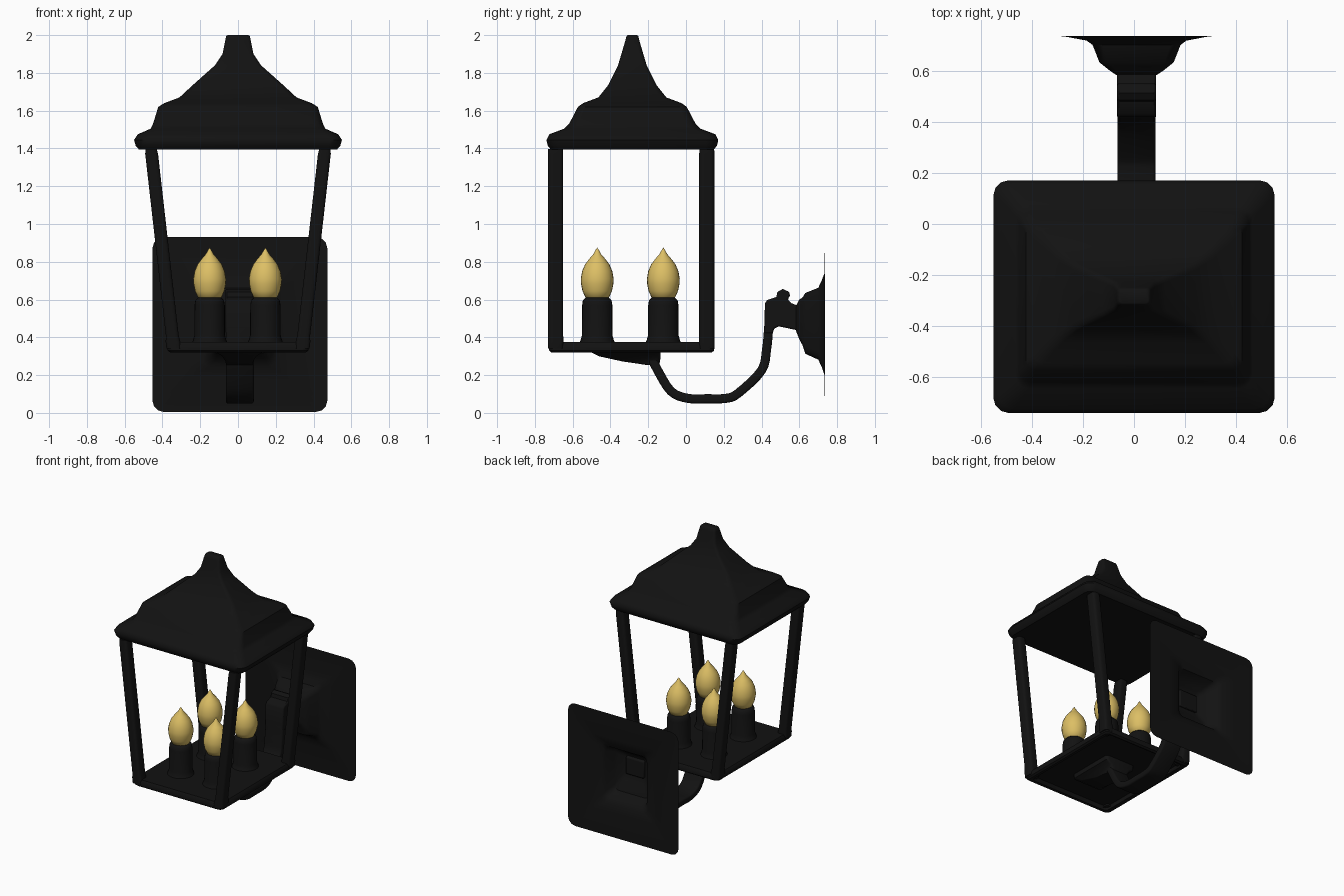
import bpy, bmesh, math
from mathutils import Vector

if "Cube" in bpy.data.objects:
    bpy.data.objects.remove(bpy.data.objects["Cube"])


def material(name, rgb):
    m = bpy.data.materials.new(name)
    m.diffuse_color = (*rgb, 1)
    m.use_nodes = True
    m.node_tree.nodes["Principled BSDF"].inputs["Base Color"].default_value = m.diffuse_color
    return m


BLACK = material("black_metal", (0.006, 0.006, 0.006))
GLOW = material("warm_glass", (0.72, 0.52, 0.13))


def finish(name, bm, mat=BLACK, angle=40):
    bmesh.ops.recalc_face_normals(bm, faces=bm.faces[:])
    me = bpy.data.meshes.new(name)
    bm.to_mesh(me)
    bm.free()
    ob = bpy.data.objects.new(name, me)
    bpy.context.collection.objects.link(ob)
    me.materials.append(mat)
    bpy.ops.object.select_all(action='DESELECT')
    ob.select_set(True)
    bpy.context.view_layer.objects.active = ob
    bpy.ops.object.shade_smooth_by_angle(angle=math.radians(angle))
    return ob


def rounded_rect(cx, cy, hx, hy, r, seg=3):
    pts = []
    for k, (sx, sy) in enumerate([(1, 1), (-1, 1), (-1, -1), (1, -1)]):
        for i in range(seg + 1):
            a = math.pi / 2 * (k + i / seg)
            pts.append((cx + sx * (hx - r) + r * math.cos(a),
                        cy + sy * (hy - r) + r * math.sin(a)))
    return pts


def loft(name, rings, axis='z', cap_start=True, angle=40):
    """rings: (height, centre u, centre v, half u, half v, corner radius)"""
    bm = bmesh.new()
    loops = []
    for h, *rect in rings:
        loops.append([bm.verts.new((u, v, h) if axis == 'z' else (u, h, v))
                      for u, v in rounded_rect(*rect)])
    n = len(loops[0])
    for a, b in zip(loops, loops[1:]):
        for i in range(n):
            bm.faces.new((a[i], a[(i + 1) % n], b[(i + 1) % n], b[i]))
    if cap_start:
        bm.faces.new(loops[0])
    bm.faces.new(loops[-1])
    return finish(name, bm, angle=angle)


def lathe(name, profile, x, y, mat, seg=24, angle=50):
    bm = bmesh.new()
    vs = [bm.verts.new((x + r, y, z)) for r, z in profile]
    es = [bm.edges.new(p) for p in zip(vs, vs[1:])]
    bmesh.ops.spin(bm, geom=vs + es, cent=(x, y, 0), axis=(0, 0, 1),
                   angle=2 * math.pi, steps=seg, use_merge=True)
    bmesh.ops.remove_doubles(bm, verts=bm.verts[:], dist=0.0002)
    return finish(name, bm, mat, angle)


CY = -0.288  # lantern centre in depth

# Roof: stepped, sweeping rectangular cap with a finial
roof = [(1.395, .525, .432, .05), (1.415, .542, .448, .06), (1.445, .55, .455, .06),
        (1.475, .53, .44, .06), (1.505, .462, .36, .05), (1.53, .45, .335, .05),
        (1.62, .422, .288, .04), (1.64, .39, .26, .04), (1.67, .31, .18, .03),
        (1.735, .24, .128, .025), (1.84, .122, .076, .02), (1.90, .082, .058, .02),
        (1.975, .067, .036, .015), (1.995, .062, .031, .015), (2.0, .055, .025, .012)]
loft("roof", [(z, 0, CY + .004, hx, hy, r) for z, hx, hy, r in roof])

# Floor tray, with a recessed underside
loft("floor_tray", [(z, 0, CY, hx, hy, .03) for z, hx, hy in
                    [(.352, .33, .40), (.325, .335, .41), (.32, .36, .425),
                     (.33, .372, .437), (.355, .374, .439), (.375, .362, .428)]])

# Four posts, leaning outward to the roof
for sx, side in ((-1, "left"), (1, "right")):
    for y, end in ((-.69, "front"), (.11, "back")):
        rings = []
        for z, grow in ((.34, .008), (.375, .008), (.41, 0), (1.37, 0), (1.397, -.006)):
            x = .34 + .12 * (z - .34) / 1.055
            rings.append((z, sx * x, y, .034 + grow * .6, .04 + grow * .1, .018))
        loft(f"{end}_{side}_post", rings)

# Four candle sockets with flame-shaped bulbs
socket = [(.095, .37), (.088, .385), (.081, .41), (.08, .57), (.076, .595), (.062, .61), (0, .61)]
bulb = [(.04, .60), (.062, .61), (.078, .645), (.086, .685), (.087, .71), (.08, .75),
        (.064, .787), (.041, .817), (.021, .84), (.009, .862), (0, .875)]
for i, x in enumerate((-.15, .145)):
    for j, y in enumerate((-.47, -.12)):
        lathe(f"candle_socket_{i}{j}", socket, x, y, BLACK)
        lathe(f"bulb_{i}{j}", bulb, x, y, GLOW)

# Tapered mount under the tray
mount = [(.355, .125, -.5, -.135), (.32, .122, -.5, -.135), (.30, .09, -.462, -.135),
         (.272, .073, -.335, -.137), (.254, .07, -.21, -.145)]
loft("under_mount", [(z, .007, (a + b) / 2, hx, (b - a) / 2, .02) for z, hx, a, b in mount][::-1])

# Curved arm: smooth flat ribbon swept in the side plane
path = [Vector((0, y, z)) for y, z in
        [(-.18, .29), (-.155, .235), (-.08, .115), (.01, .077), (.11, .075), (.21, .077),
         (.275, .103), (.40, .225), (.427, .34), (.437, .44), (.445, .5)]]
line = []
for i in range(len(path) - 1):
    p0, p1, p2, p3 = (path[max(0, min(len(path) - 1, i + k))] for k in (-1, 0, 1, 2))
    for s in range(4):
        t = s / 4
        line.append(.5 * (2 * p1 + (p2 - p0) * t + (2 * p0 - 5 * p1 + 4 * p2 - p3) * t * t
                          + (3 * p1 - 3 * p2 + p3 - p0) * t ** 3))
line.append(path[-1])
bm = bmesh.new()
loops = []
for i, p in enumerate(line):
    d = (line[min(i + 1, len(line) - 1)] - line[max(i - 1, 0)]).normalized()
    nrm = Vector((0, -d.z, d.y))
    loops.append([bm.verts.new(p + Vector((u + .01, 0, 0)) + nrm * v)
                  for u, v in rounded_rect(0, 0, .074, .024, .012)])
for a, b in zip(loops, loops[1:]):
    for k in range(len(a)):
        n = (k + 1) % len(a)
        bm.faces.new((a[k], a[n], b[n], b[k]))
bm.faces.new(loops[0])
bm.faces.new(loops[-1])
finish("curved_arm", bm)

# Head of the arm with its small curl, extruded from a side outline
outline = [(.413, .42), (.418, .58), (.43, .598), (.478, .614), (.484, .64), (.512, .656),
           (.548, .64), (.55, .62), (.538, .6), (.56, .58), (.6, .565), (.6, .435),
           (.54, .448), (.49, .458), (.468, .447), (.458, .42)]
bm = bmesh.new()
f = bm.faces.new([bm.verts.new((-.066, y, z)) for y, z in outline])
ext = bmesh.ops.extrude_face_region(bm, geom=[f])
bmesh.ops.translate(bm, vec=(.152, 0, 0),
                    verts=[g for g in ext["geom"] if isinstance(g, bmesh.types.BMVert)])
head = finish("arm_head", bm)
bev = head.modifiers.new("soft_edges", 'BEVEL')
bev.width = .008
bev.segments = 2
bev.limit_method = 'ANGLE'
bev.angle_limit = math.radians(60)

# Wall plate: thin square sheet drawn forward into a hollow boss
plate = [(.735, .468, .463, .463, .06), (.734, .47, .285, .272, .04), (.717, .472, .195, .225, .04),
         (.70, .472, .172, .19, .04), (.632, .474, .145, .161, .035), (.616, .485, .125, .125, .03),
         (.60, .495, .105, .105, .03), (.583, .5, .08, .068, .02)]
loft("wall_plate", [(y, .01, zc, hx, hz, r) for y, zc, hx, hz, r in plate],
     axis='y', cap_start=False)
